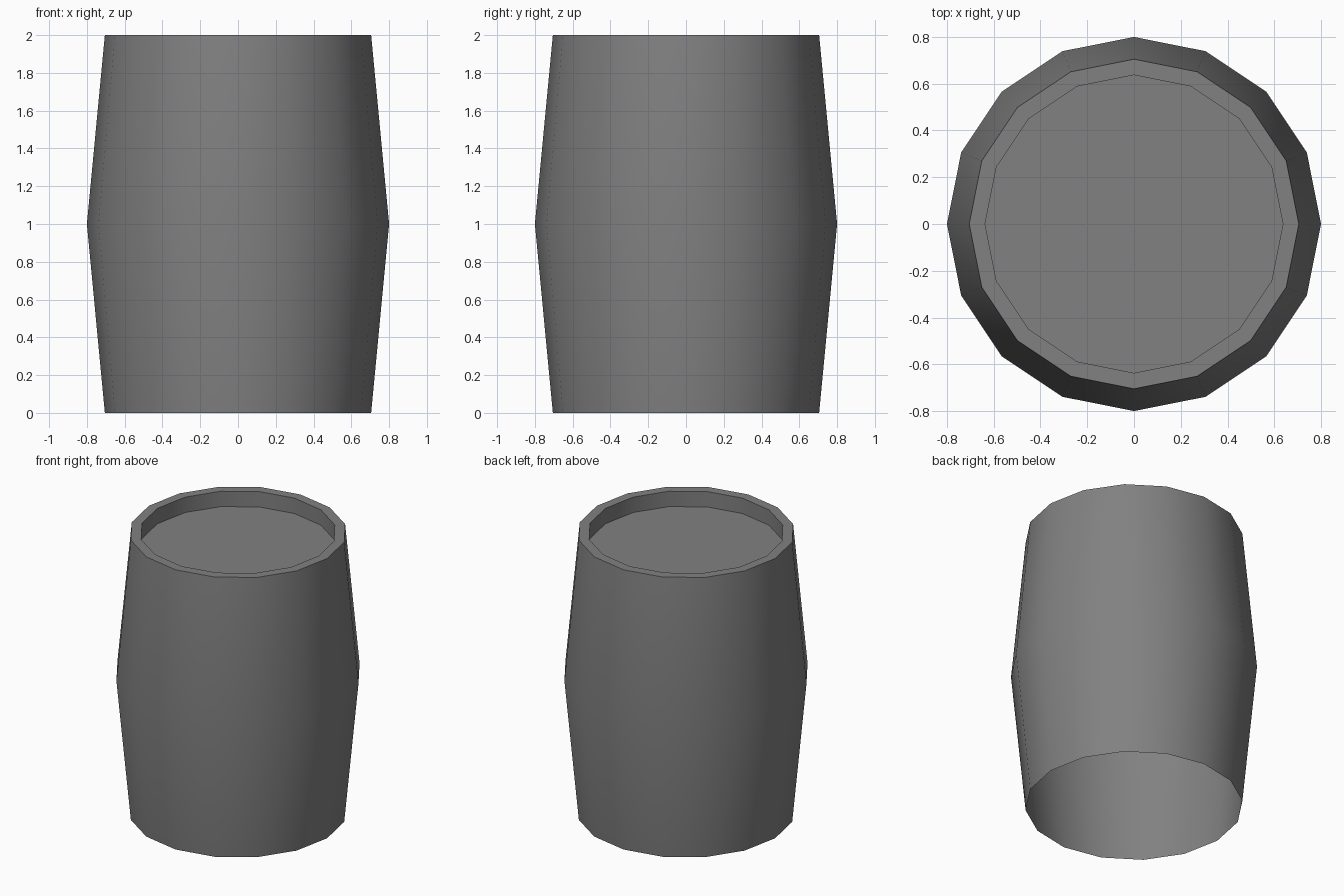
import bpy
import bmesh
from math import cos, sin, tau, radians

cube = bpy.data.objects.get("Cube")
if cube:
    bpy.data.objects.remove(cube, do_unlink=True)

SIDES = 16

grey = bpy.data.materials.new("Dark grey")
grey.use_nodes = True
colour = (0.22, 0.22, 0.22, 1)
grey.diffuse_color = colour
grey.node_tree.nodes["Principled BSDF"].inputs["Base Color"].default_value = colour


def ring(bm, radius, z):
    return [bm.verts.new((radius * cos(tau * i / SIDES), radius * sin(tau * i / SIDES), z))
            for i in range(SIDES)]


# Barrel: open bottom, bulging wall, flat rim, recessed lid
profile = [(0.705, 0), (0.8, 1), (0.705, 2), (0.637, 2), (0.637, 1.89)]
bm = bmesh.new()
rings = [ring(bm, r, z) for r, z in profile]
for low, high in zip(rings, rings[1:]):
    for i in range(SIDES):
        j = (i + 1) % SIDES
        bm.faces.new((low[i], low[j], high[j], high[i]))
bm.faces.new(rings[-1])

mesh = bpy.data.meshes.new("barrel")
bm.to_mesh(mesh)
bm.free()
mesh.materials.append(grey)
barrel = bpy.data.objects.new("barrel", mesh)
bpy.context.collection.objects.link(barrel)

# Smooth wall with crisp rim edges
bpy.ops.object.select_all(action="DESELECT")
barrel.select_set(True)
bpy.context.view_layer.objects.active = barrel
bpy.ops.object.shade_smooth_by_angle(angle=radians(30))
